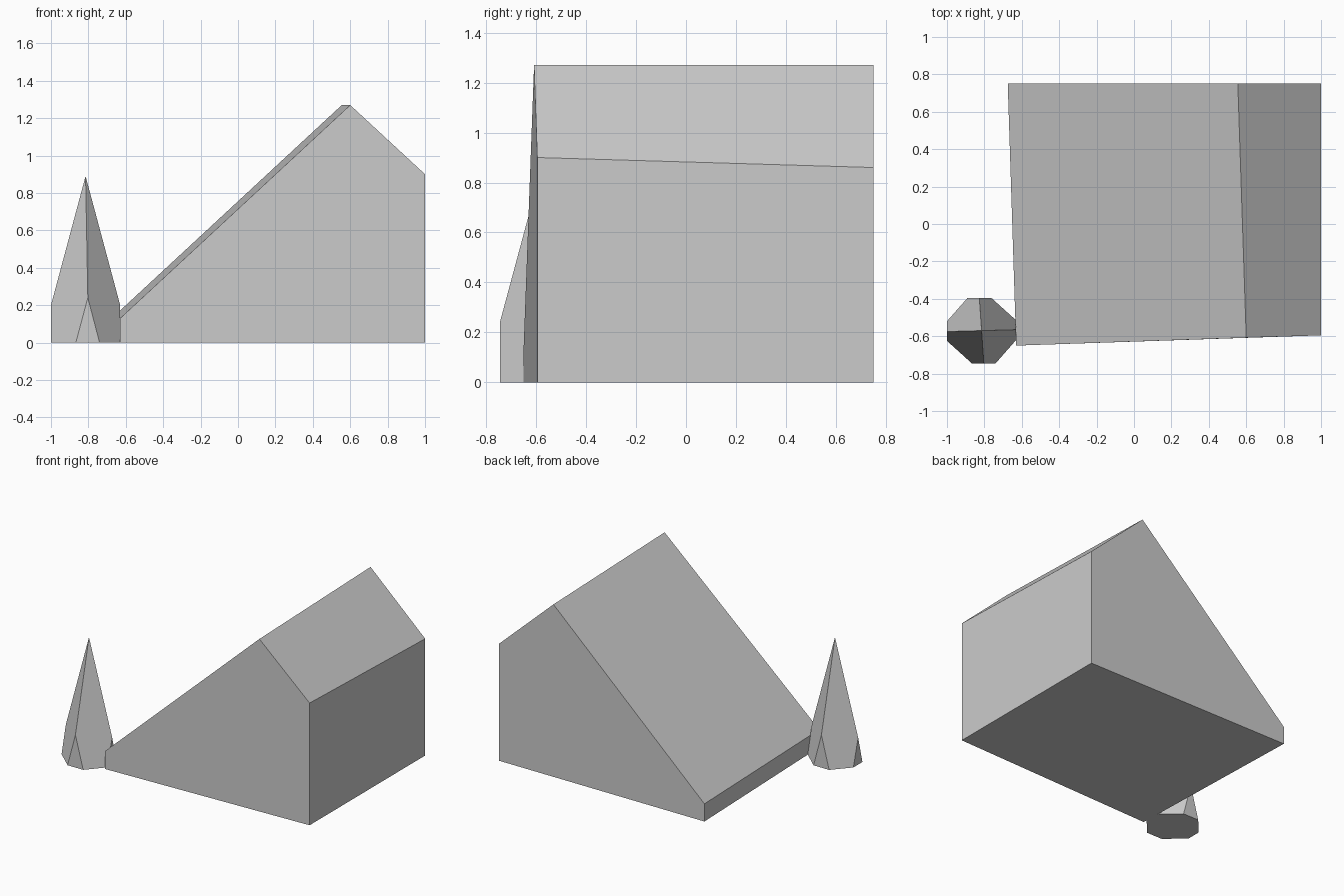
import bpy
from mathutils import Vector

cube = bpy.data.objects.get("Cube")
if cube:
    bpy.data.objects.remove(cube, do_unlink=True)

grey = bpy.data.materials.new("plain_grey")
grey.use_nodes = True
colour = (0.6, 0.6, 0.6, 1)
grey.diffuse_color = colour
grey.node_tree.nodes["Principled BSDF"].inputs["Base Color"].default_value = colour


def build(name, verts, faces):
    mesh = bpy.data.meshes.new(name)
    mesh.from_pydata(verts, [], faces)
    mesh.materials.append(grey)
    mesh.update()
    obj = bpy.data.objects.new(name, mesh)
    bpy.context.collection.objects.link(obj)
    return obj


# Building: a five-sided gable profile joined from the skewed front to the back
front = [(-0.63, -0.65, 0), (1, -0.595, 0), (1, -0.595, 0.9),
         (0.6, -0.608, 1.27), (-0.63, -0.65, 0.13)]
back = [(-0.675, 0.75, 0), (1, 0.75, 0), (1, 0.75, 0.86),
        (0.555, 0.75, 1.27), (-0.675, 0.75, 0.13)]
n = len(front)
sides = [(i, i + n, (i + 1) % n + n, (i + 1) % n) for i in range(n)]
build("gabled_building", front + back,
      [tuple(range(n)), tuple(reversed(range(n, 2 * n)))] + sides)

# Spire: each side has a triangle (peak, then its two base corners);
# the opposite sides are the same points turned half a circle
centre = Vector((-0.815, -0.57, 0))
front_side = [(0.012, -0.175, 0.24), (-0.052, -0.175, 0), (0.075, -0.175, 0)]
right_side = [(0.185, 0.005, 0.2), (0.185, -0.05, 0), (0.185, 0.055, 0)]
half = front_side + right_side
points = half + [(-x, -y, z) for x, y, z in half] + [(0, 0, 0.89)]
apex = len(points) - 1

faces = [(10, 11, 1, 2, 4, 5, 7, 8)[::-1]]
for s in range(4):
    peak, a, b = 3 * s, 3 * s + 1, 3 * s + 2
    nxt = 3 * ((s + 1) % 4)
    faces.append((a, b, peak))
    faces.append((apex, peak, b, nxt + 1, nxt))
build("spire", [centre + Vector(p) for p in points], faces)
